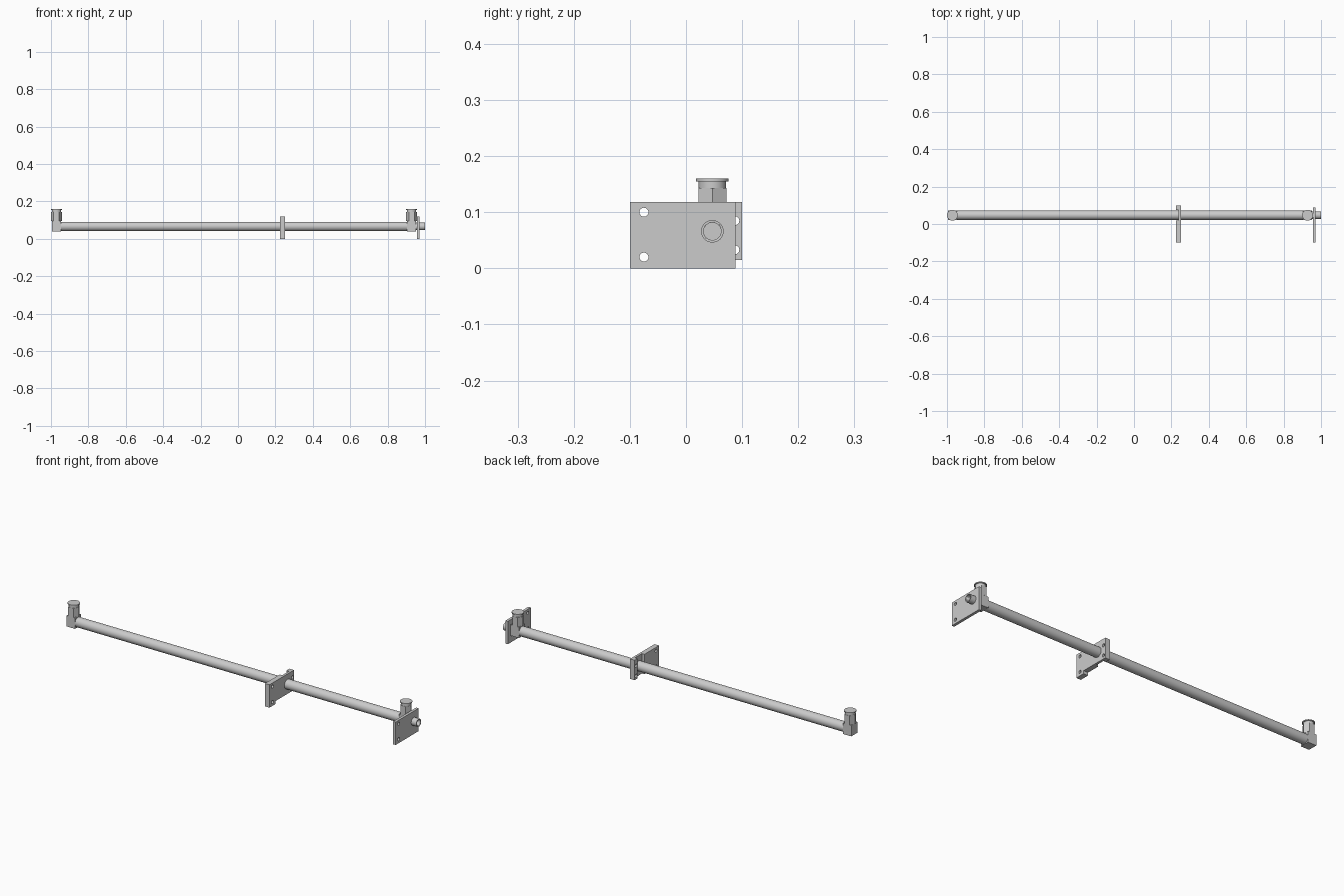
import bpy, math

if "Cube" in bpy.data.objects:
    bpy.data.objects.remove(bpy.data.objects["Cube"])

PY, PZ = 0.047, 0.066      # pipe axis


def finish(o, name):
    o.name = name
    bpy.ops.object.select_all(action='DESELECT')
    o.select_set(True)
    bpy.context.view_layer.objects.active = o
    return o


def box(name, x0, x1, y0, y1, z0, z1):
    bpy.ops.mesh.primitive_cube_add(size=1, location=((x0+x1)/2, (y0+y1)/2, (z0+z1)/2))
    o = finish(bpy.context.object, name)
    o.scale = (x1-x0, y1-y0, z1-z0)
    bpy.ops.object.transform_apply(location=False, rotation=False, scale=True)
    return o


def profile(name, y0, z0, pts):
    # extrude a y/z outline from x = pts range; pts = (x0, x1, outline)
    x0, x1, outline = pts
    n = len(outline)
    verts = [(x, y+y0, z+z0) for x in (x0, x1) for y, z in outline]
    faces = [list(range(n))[::-1], list(range(n, 2*n))]
    faces += [[i, (i+1) % n, n+(i+1) % n, n+i] for i in range(n)]
    me = bpy.data.meshes.new(name)
    me.from_pydata(verts, [], faces)
    o = bpy.data.objects.new(name, me)
    bpy.context.collection.objects.link(o)
    return finish(o, name)


def rod(name, x0, x1, r, y=PY, z=PZ, n=48):
    bpy.ops.mesh.primitive_cylinder_add(vertices=n, radius=r, depth=x1-x0,
                                        location=((x0+x1)/2, y, z),
                                        rotation=(0, math.pi/2, 0))
    o = finish(bpy.context.object, name)
    bpy.ops.object.shade_smooth_by_angle()
    return o


def post(name, x, z0, z1, r, n=48):
    bpy.ops.mesh.primitive_cylinder_add(vertices=n, radius=r, depth=z1-z0,
                                        location=(x, PY, (z0+z1)/2),
                                        rotation=(0, 0, math.pi/2 if n == 6 else 0))
    o = finish(bpy.context.object, name)
    if n > 6:
        bpy.ops.object.shade_smooth_by_angle()
    return o


def cut(o, cutter):
    finish(o, o.name)
    m = o.modifiers.new("hole", 'BOOLEAN')
    m.operation = 'DIFFERENCE'
    m.solver = 'EXACT'
    m.object = cutter
    bpy.ops.object.modifier_apply(modifier=m.name)
    bpy.data.objects.remove(cutter)


# Main pipe
rod("main_pipe", -0.96, 0.92, 0.025)

# End fittings: elbow block, hex body, neck and top flange
for side, cx in (("left", -0.971), ("right", 0.928)):
    box(side + "_elbow_block", cx-0.024, cx+0.024, PY-0.025, PY+0.025, 0.04, 0.096)
    post(side + "_hex_body", cx, 0.096, 0.143, 0.029, 6)
    post(side + "_neck", cx, 0.143, 0.155, 0.0245)
    post(side + "_top_flange", cx, 0.155, 0.16, 0.029)

# End plate with two mounting holes
plate = box("end_plate", 0.957, 0.971, -0.1, 0.088, 0, 0.118)
for z in (0.02, 0.1):
    cut(plate, rod("cutter", 0.9, 1.1, 0.008, -0.075, z, 24))

# Hollow threaded stub through the end plate
stub = rod("pipe_stub", 0.945, 1.0, 0.02)
cut(stub, rod("cutter", 0.975, 1.05, 0.0155))

# Middle bracket: stepped plate, notched on one side around the pipe
outline = [(-0.1, 0), (-0.05, 0), (-0.05, 0.015), (0.1, 0.015), (0.1, 0.118), (-0.1, 0.118)]
bracket = profile("middle_bracket", 0, 0, (0.224, 0.25, outline))
cut(bracket, box("cutter", 0.2, 0.238, 0.02, 0.076, -0.1, 0.2))
for y, z in ((-0.075, 0.02), (-0.075, 0.1), (0.087, 0.033), (0.087, 0.085)):
    cut(bracket, rod("cutter", 0.15, 0.35, 0.008, y, z, 24))
